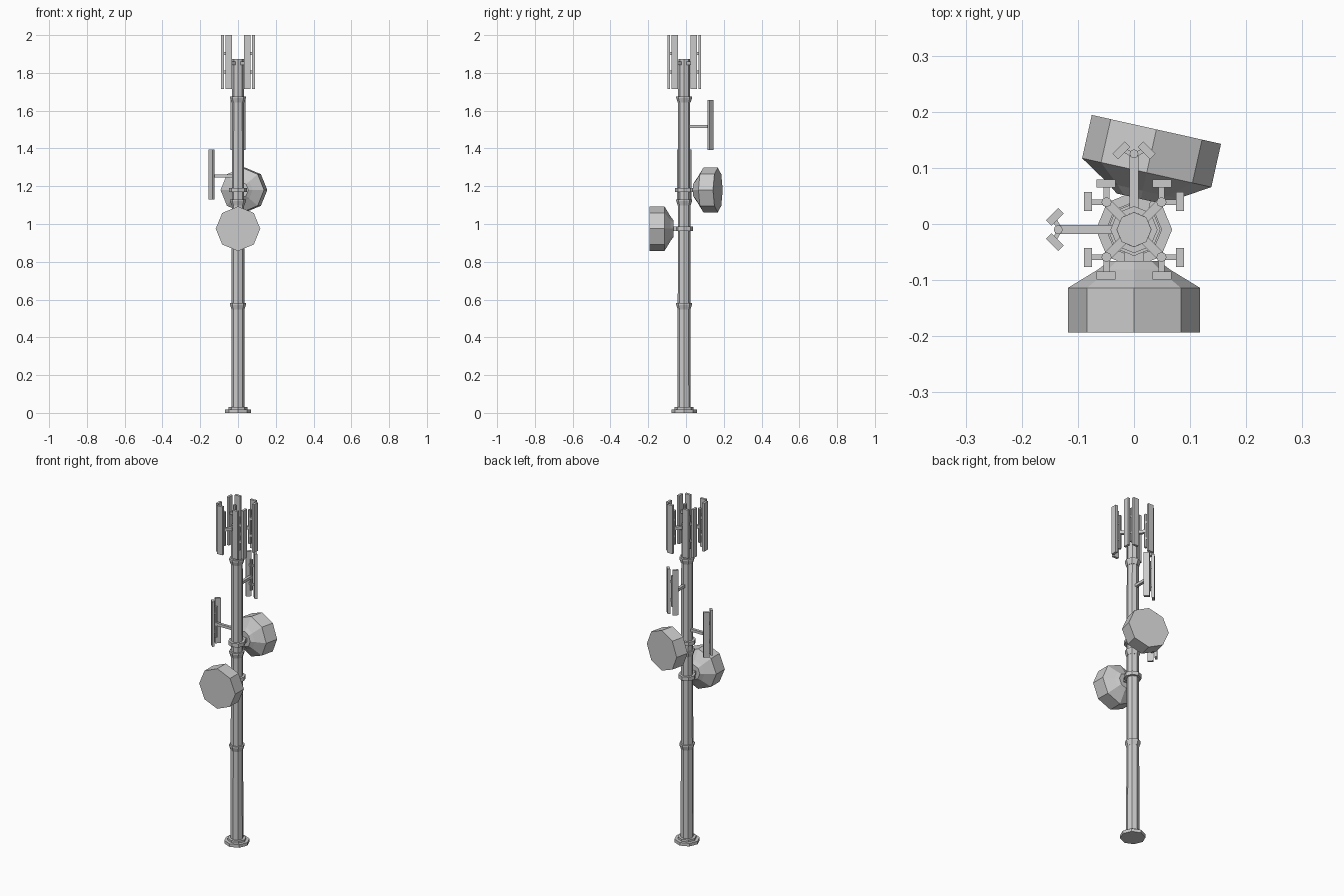
import bpy, bmesh, math
from mathutils import Matrix, Vector

if "Cube" in bpy.data.objects:
    bpy.data.objects.remove(bpy.data.objects["Cube"])

CENTRE = Vector((0, -0.01, 0))


def finish(name, bm):
    bmesh.ops.recalc_face_normals(bm, faces=bm.faces)
    mesh = bpy.data.meshes.new(name)
    bm.to_mesh(mesh)
    bm.free()
    obj = bpy.data.objects.new(name, mesh)
    obj.location = CENTRE
    bpy.context.collection.objects.link(obj)
    return obj


def lathe(name, profile, matrix=Matrix(), sides=8):
    """Closed faceted solid from (radius, height) pairs around local z."""
    bm = bmesh.new()
    rings = [[bm.verts.new((r * math.cos(math.tau * i / sides),
                            r * math.sin(math.tau * i / sides), z)) for i in range(sides)]
             for r, z in profile]
    for a, b in zip(rings, rings[1:]):
        for i in range(sides):
            j = (i + 1) % sides
            bm.faces.new((a[i], a[j], b[j], b[i]))
    bm.faces.new(rings[0])
    bm.faces.new(rings[-1])
    bm.transform(matrix)
    return finish(name, bm)


def box(name, centre, size, angle=0, pivot_angle=0):
    """Box turned about its own z, then swung around the mast."""
    bm = bmesh.new()
    bmesh.ops.create_cube(bm, size=1)
    bm.transform(Matrix.Rotation(pivot_angle, 4, 'Z') @ Matrix.Translation(centre)
                 @ Matrix.Rotation(angle, 4, 'Z') @ Matrix.Diagonal((*size, 1)))
    return finish(name, bm)


# Mast, stepped foot and flared section joints
lathe("mast", [(0.035, 0.02), (0.031, 1.873)])
lathe("foot", [(0.068, 0), (0.068, 0.018), (0.05, 0.018), (0.05, 0.03)])
for z in (0.565, 1.115, 1.66):
    lathe("section_joint", [(0.034, z - 0.017), (0.042, z + 0.007),
                            (0.042, z + 0.016), (0.032, z + 0.016)])

# Drum dishes with a clamp and mounting stub, facing local -y before turning
for name, z, turn in (("front_dish", 0.975, 0), ("rear_dish", 1.18, math.pi - 0.22)):
    m = (Matrix.Translation((0, 0, z)) @ Matrix.Rotation(turn, 4, 'Z')
         @ Matrix.Rotation(math.pi / 2, 4, 'X'))
    lathe(name, [(0.044, 0.056), (0.064, 0.071), (0.118, 0.104), (0.118, 0.183)], m)
    lathe(name + "_clamp", [(0.047, z - 0.011), (0.047, z + 0.011)])
    box(name + "_stub", (0, -0.045, z), (0.036, 0.05, 0.022), 0, turn)

# Crown: four diagonal arms, each with a pipe and two tall panels
for k in range(4):
    swing = k * math.pi / 2
    turn = Matrix.Rotation(swing, 4, 'Z')
    box("crown_arm", (0.045, 0, 1.85), (0.055, 0.016, 0.018), 0, swing + math.pi / 4)
    lathe("crown_pipe", [(0.009, 1.755), (0.009, 1.955)],
          turn @ Matrix.Translation((0.049, 0.049, 0)))
    box("crown_panel", (0.082, 0.05, 1.858), (0.014, 0.034, 0.285), 0, swing)
    box("crown_panel", (0.05, 0.082, 1.858), (0.034, 0.014, 0.285), 0, swing)
    for z in (1.805, 1.903):
        box("crown_bracket", (0.063, 0.049, z), (0.028, 0.01, 0.015), 0, swing)
        box("crown_bracket", (0.049, 0.063, z), (0.01, 0.028, 0.015), 0, swing)

# Lower sector units: one long arm, a pipe and a V of two panels
for name, z, swing in (("left_sector", 1.263, math.pi), ("rear_sector", 1.525, math.pi / 2)):
    turn = Matrix.Rotation(swing, 4, 'Z')
    box(name + "_arm", (0.08, 0, z - 0.01), (0.11, 0.016, 0.016), 0, swing)
    lathe(name + "_pipe", [(0.008, z - 0.09), (0.008, z + 0.09)],
          turn @ Matrix.Translation((0.135, 0, 0)))
    for s in (-1, 1):
        box(name + "_panel", (0.141, s * 0.0225, z), (0.014, 0.031, 0.265),
            s * math.pi / 4, swing)
        for dz in (-0.055, 0.055):
            box(name + "_bracket", (0.138, s * 0.011, z + dz), (0.016, 0.008, 0.014),
                s * math.pi / 3, swing)
